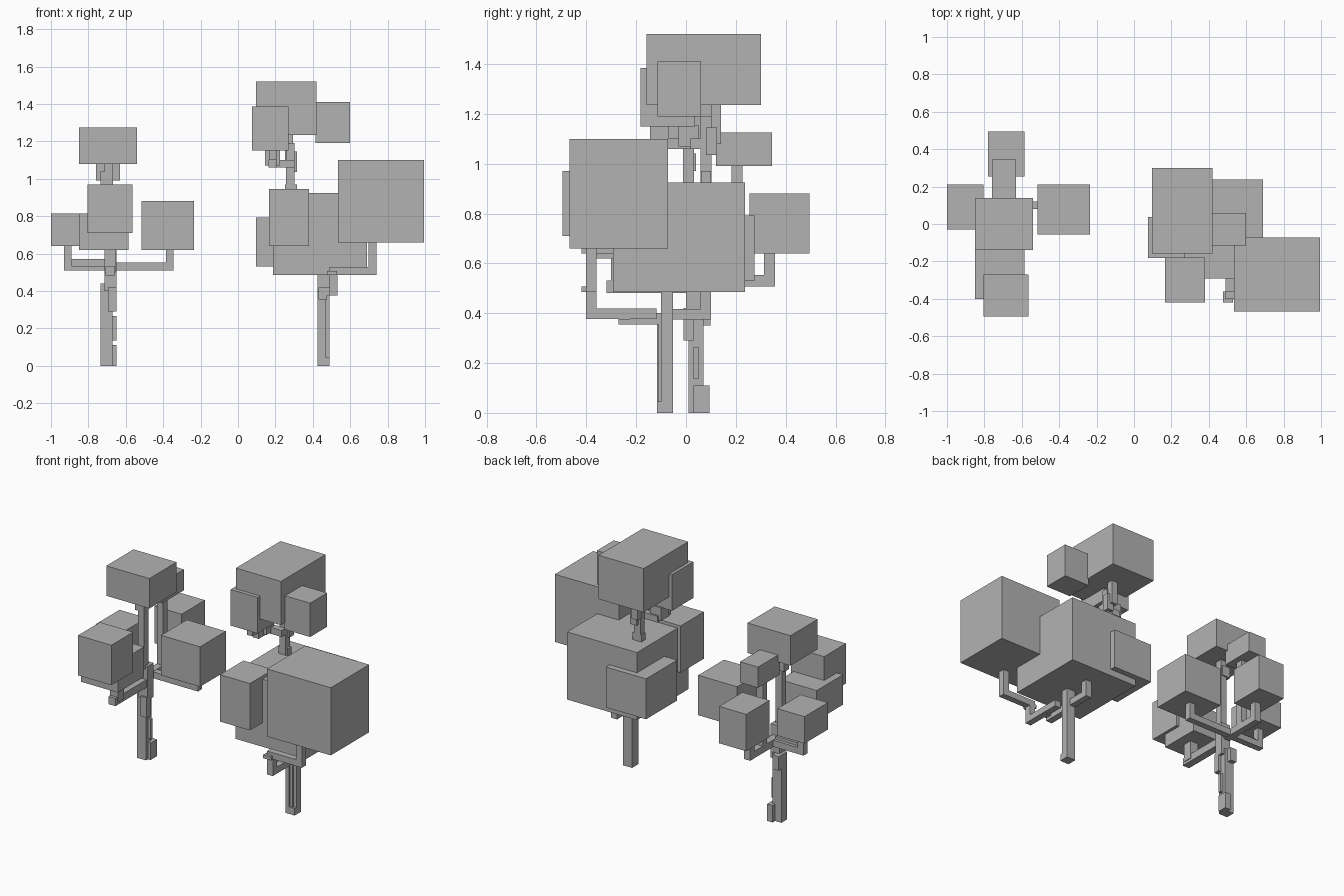
import bpy
from mathutils import Vector

cube = bpy.data.objects.get("Cube")
if cube:
    bpy.data.objects.remove(cube, do_unlink=True)

grey = bpy.data.materials.new("plain grey")
grey.use_nodes = True
COLOUR = (0.45, 0.45, 0.45, 1)
grey.diffuse_color = COLOUR
grey.node_tree.nodes["Principled BSDF"].inputs["Base Color"].default_value = COLOUR


def box(name, x, y, z):
    """Block given by its (min, max) range along each axis."""
    bpy.ops.mesh.primitive_cube_add(size=1, location=[sum(r) / 2 for r in (x, y, z)])
    ob = bpy.context.object
    ob.name = name
    ob.scale = [r[1] - r[0] for r in (x, y, z)]
    bpy.ops.object.transform_apply(location=False, rotation=False, scale=True)
    ob.data.materials.append(grey)
    return ob


def branch(name, points, width=0.042):
    """Square branch running through axis-aligned points."""
    h = width / 2
    for a, b in zip(points, points[1:]):
        box(name, *[(min(p, q) - h, max(p, q) + h) for p, q in zip(a, b)])


def stem(name, x, y, bottom, top, width=0.045):
    h = width / 2
    box(name, (x - h, x + h), (y - h, y + h), (bottom, top))


# Small tree: leaf blocks
box("small_tree_top_leaves", (-.85, -.54), (-.14, .14), (1.08, 1.275))
box("small_tree_front_leaves", (-.805, -.565), (-.495, -.27), (.71, .97))
box("small_tree_low_front_leaves", (-.85, -.585), (-.4, -.13), (.62, .815))
box("small_tree_right_leaves", (-1, -.805), (-.03, .21), (.64, .815))
box("small_tree_left_leaves", (-.515, -.235), (-.055, .21), (.62, .88))
box("small_tree_back_leaves", (-.78, -.585), (.255, .495), (.64, .88))
box("small_tree_high_back_leaves", (-.76, -.63), (.12, .345), (.99, 1.125))

# Small tree: trunk and the bark slabs around it
box("small_tree_trunk", (-.735, -.67), (.01, .07), (0, .44))
box("small_tree_bark", (-.69, -.65), (.03, .095), (0, .11))
box("small_tree_bark", (-.69, -.65), (.03, .05), (.135, .265))
box("small_tree_bark", (-.695, -.65), (-.01, .03), (.29, .42))
box("small_tree_bark", (-.735, -.69), (.05, .098), (.35, .44))
box("small_tree_upper_trunk", (-.715, -.65), (0, .06), (.4, .62))
stem("small_tree_top_stem", -.69, .01, .6, 1.09)
box("small_tree_bark", (-.735, -.675), (-.01, .04), (.97, 1.04))

# Small tree: branches
branch("small_tree_left_branch",
       [(-.69, .1, .53), (-.365, .1, .53), (-.365, .1, .63)])
branch("small_tree_right_branch",
       [(-.69, .1, .53), (-.91, .1, .53), (-.91, .1, .65)])
box("small_tree_right_branch_ridge", (-.89, -.715), (.05, .1), (.53, .57))
branch("small_tree_front_branch",
       [(-.683, .03, .507), (-.683, -.295, .507), (-.683, -.25, .63)][:2], .05)
stem("small_tree_front_stem", -.683, -.27, .5, .63, .06)
branch("small_tree_back_branch",
       [(-.69, .03, .53), (-.69, .335, .53), (-.69, .335, .65)], .045)
stem("small_tree_high_back_stem", -.69, .205, .53, 1.0)

# Large tree: leaf blocks
box("large_tree_top_leaves", (.095, .42), (-.158, .3), (1.235, 1.52))
box("large_tree_top_left_leaves", (.415, .6), (-.115, .06), (1.19, 1.41))
box("large_tree_top_right_leaves", (.075, .27), (-.183, .037), (1.15, 1.385))
box("large_tree_left_leaves", (.535, .995), (-.467, -.073), (.66, 1.1))
box("large_tree_middle_leaves", (.187, .69), (-.292, .237), (.485, .925))
box("large_tree_front_leaves", (.165, .38), (-.42, -.18), (.64, .945))
box("large_tree_back_leaves", (.095, .385), (-.045, .275), (.53, .793))

# Large tree: trunk
box("large_tree_foot", (.425, .49), (-.117, -.053), (0, .045))
box("large_tree_trunk", (.425, .49), (-.1, -.053), (.04, .5))
box("large_tree_trunk_ridge", (.425, .45), (-.117, -.095), (.04, .4))
box("large_tree_trunk_ridge", (.45, .47), (-.11, -.095), (.04, .4))

# Large tree: lower branches
branch("large_tree_front_branch",
       [(.51, -.14, .397), (.51, -.38, .397), (.51, -.38, .507),
        (.72, -.38, .507), (.72, -.38, .665)])
box("large_tree_branch_root", (.43, .475), (-.27, -.1), (.355, .4))
box("large_tree_branch_root", (.43, .53), (-.27, -.225), (.375, .418))
box("large_tree_branch_knot", (.475, .53), (-.42, -.36), (.485, .507))
branch("large_tree_back_branch",
       [(.447, -.08, .395), (.447, .08, .395), (.447, .08, .48)])

# Large tree: stems carrying the top leaves
stem("large_tree_top_stem", .28, .08, .9, 1.19, .045)
box("large_tree_top_stem_base", (.25, .315), (.06, .1), (.92, .97))
box("large_tree_top_bark", (.27, .315), (.08, .125), (1.035, 1.145))
box("large_tree_top_bark", (.25, .295), (.1, .14), (1.08, 1.24))
branch("large_tree_top_right_branch",
       [(.28, .04, 1.08), (.185, .04, 1.08), (.185, -.06, 1.08)])
stem("large_tree_top_right_stem", .185, .01, 1.07, 1.155, .08)
box("large_tree_top_right_stem", (.165, .207), (-.145, -.07), (1.1, 1.155))
